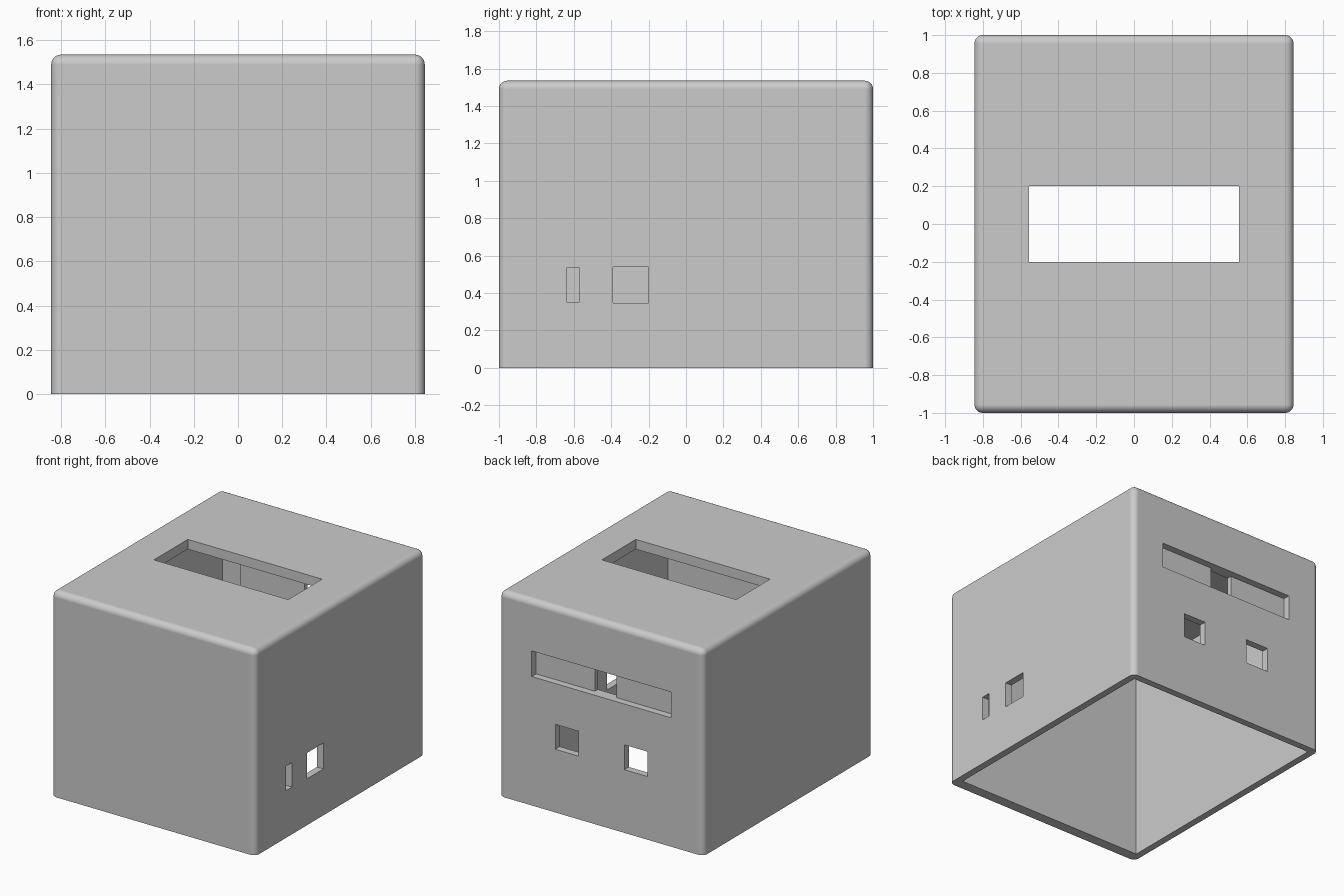
import bpy
import bmesh
from math import radians

if "Cube" in bpy.data.objects:
    bpy.data.objects.remove(bpy.data.objects["Cube"], do_unlink=True)

# Overall sizes
HX, HY, H = 0.845, 1.0, 1.535
WALL, FRONT_WALL, TOP_WALL, ROUND = 0.053, 0.08, 0.073, 0.045

grey = bpy.data.materials.new("plain grey")
grey.use_nodes = True
COLOUR = (0.6, 0.6, 0.6, 1)
grey.diffuse_color = COLOUR
grey.node_tree.nodes["Principled BSDF"].inputs["Base Color"].default_value = COLOUR


def box(name, x, y, z, rounding=0):
    """Box between the given ranges; optional rounding leaves the bottom edges sharp."""
    bm = bmesh.new()
    bmesh.ops.create_cube(bm, size=1)
    for v in bm.verts:
        v.co = [r[0] if c < 0 else r[1] for c, r in zip(v.co, (x, y, z))]
    if rounding:
        edges = [e for e in bm.edges if max(v.co.z for v in e.verts) > z[0]]
        bmesh.ops.bevel(bm, geom=edges, offset=rounding, segments=8,
                        profile=0.5, affect='EDGES', clamp_overlap=True)
    mesh = bpy.data.meshes.new(name)
    bm.to_mesh(mesh)
    bm.free()
    mesh.materials.append(grey)
    obj = bpy.data.objects.new(name, mesh)
    bpy.context.collection.objects.link(obj)
    return obj


def combine(target, tool, operation='DIFFERENCE'):
    """Apply a boolean and remove its tool."""
    mod = target.modifiers.new("boolean", 'BOOLEAN')
    mod.operation, mod.solver, mod.object = operation, 'EXACT', tool
    bpy.context.view_layer.objects.active = target
    bpy.ops.object.modifier_apply(modifier=mod.name)
    bpy.data.objects.remove(tool, do_unlink=True)


# Hollow shell, open underneath
shell = box("enclosure_shell", (-HX, HX), (-HY, HY), (0, H), ROUND)
inner_back = HY - WALL
combine(shell, box("cavity", (WALL - HX, HX - WALL),
                   (FRONT_WALL - HY, inner_back), (-0.2, H - TOP_WALL)))

# Backing plate inside the back wall, behind the long slot
combine(shell, box("backing_plate", (-0.62, 0.62),
                   (inner_back - 0.035, inner_back + 0.02), (0.9, 1.215)), 'UNION')

# Slot recess and the gap through its backing plate
combine(shell, box("back_slot", (-0.575, 0.575), (inner_back, 1.2), (0.963, 1.155)))
combine(shell, box("plate_gap", (-0.09, 0.09), (0.8, 0.99), (0.963, 1.155)))

# Pair of square openings in the back
for side in (-1, 1):
    combine(shell, box("back_window", sorted((side * 0.19, side * 0.38)),
                       (0.85, 1.2), (0.472, 0.658)))

# Openings in the left side
for y, z in (((-0.64, -0.57), (0.353, 0.535)), ((-0.39, -0.2), (0.347, 0.54))):
    combine(shell, box("side_window", (0.7, 1), y, z))

# Opening in the top
combine(shell, box("top_window", (-0.555, 0.555), (-0.2, 0.2), (1.3, 1.7)))

# Smooth the rounded edges and keep the flat faces flat
bpy.ops.object.select_all(action='DESELECT')
shell.select_set(True)
bpy.context.view_layer.objects.active = shell
bpy.ops.object.shade_smooth_by_angle(angle=radians(30))
normals = shell.modifiers.new("weighted normals", 'WEIGHTED_NORMAL')
normals.keep_sharp = True
